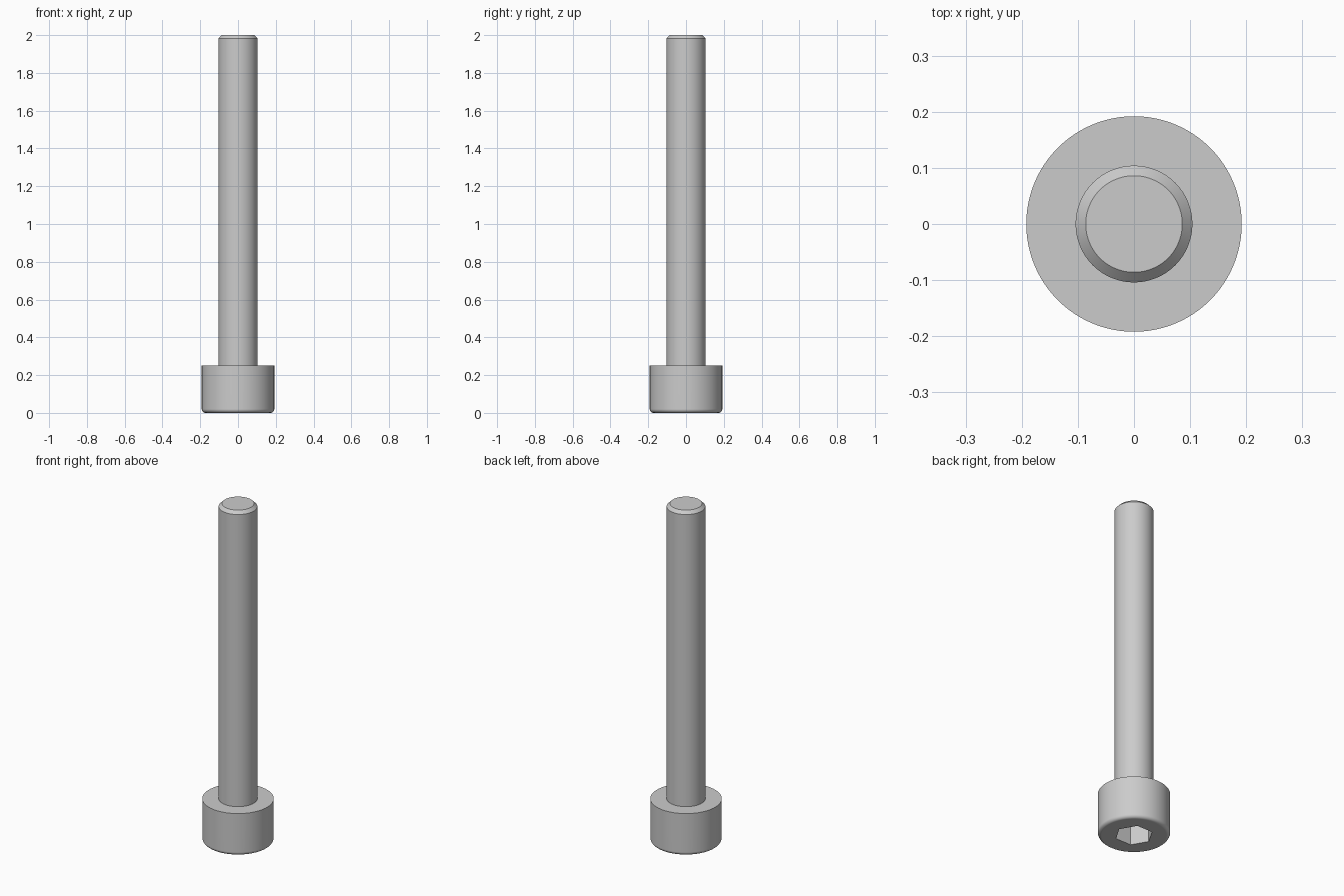
import bpy
import bmesh
import math
from mathutils import Vector

if "Cube" in bpy.data.objects:
    bpy.data.objects.remove(bpy.data.objects["Cube"], do_unlink=True)

# Main sizes
HEAD_R, HEAD_H, FILLET = 0.192, 0.25, 0.02
SHANK_R, LENGTH, CHAMFER = 0.104, 2.0, 0.018
SOCKET_R, SOCKET_DEPTH = 0.102, 0.125
SEGMENTS = 128

steel = bpy.data.materials.new("light grey steel")
steel.use_nodes = True
grey = (0.6, 0.6, 0.6, 1)
steel.diffuse_color = grey
steel.node_tree.nodes["Principled BSDF"].inputs["Base Color"].default_value = grey


def lathe(name, profile):
    """Turn an (r, z) profile around z and close both ends with flat caps."""
    bm = bmesh.new()
    verts = [bm.verts.new((r, 0, z)) for r, z in profile]
    edges = [bm.edges.new(pair) for pair in zip(verts, verts[1:])]
    bmesh.ops.spin(bm, geom=verts + edges, cent=Vector(), axis=(0, 0, 1),
                   angle=math.tau, steps=SEGMENTS)
    bmesh.ops.remove_doubles(bm, verts=bm.verts, dist=1e-5)
    rims = [e for e in bm.edges if e.is_boundary]
    bmesh.ops.holes_fill(bm, edges=rims, sides=0)
    bmesh.ops.recalc_face_normals(bm, faces=bm.faces)
    mesh = bpy.data.meshes.new(name)
    bm.to_mesh(mesh)
    bm.free()
    mesh.materials.append(steel)
    obj = bpy.data.objects.new(name, mesh)
    bpy.context.collection.objects.link(obj)
    return obj


def select_only(obj):
    bpy.ops.object.select_all(action='DESELECT')
    obj.select_set(True)
    bpy.context.view_layer.objects.active = obj


# Screw body: rounded lower rim, head, shank and chamfered tip
STEPS = 8
rim = []
for i in range(STEPS + 1):
    a = math.pi / 2 * i / STEPS
    rim.append((HEAD_R - FILLET + FILLET * math.sin(a), FILLET - FILLET * math.cos(a)))
screw = lathe("socket_head_screw", rim + [
    (HEAD_R, HEAD_H),
    (SHANK_R, HEAD_H),
    (SHANK_R, LENGTH - CHAMFER),
    (SHANK_R - CHAMFER, LENGTH),
])

# Hexagonal socket cut into the underside, corners along x
bpy.ops.mesh.primitive_cylinder_add(vertices=6, radius=SOCKET_R, depth=2 * SOCKET_DEPTH,
                                    rotation=(0, 0, math.pi / 6))
cutter = bpy.context.object
cutter.name = "socket_cutter"
cutter.hide_render = True
cutter.data.materials.append(steel)

select_only(screw)
cut = screw.modifiers.new("socket", 'BOOLEAN')
cut.operation = 'DIFFERENCE'
cut.solver = 'EXACT'
cut.object = cutter
bpy.ops.object.modifier_apply(modifier=cut.name)
bpy.data.objects.remove(cutter, do_unlink=True)

# Smooth round surfaces, crisp edges and flat end faces
select_only(screw)
bpy.ops.object.shade_smooth_by_angle(angle=math.radians(30))
weighted = screw.modifiers.new("flat_faces", 'WEIGHTED_NORMAL')
weighted.keep_sharp = True
